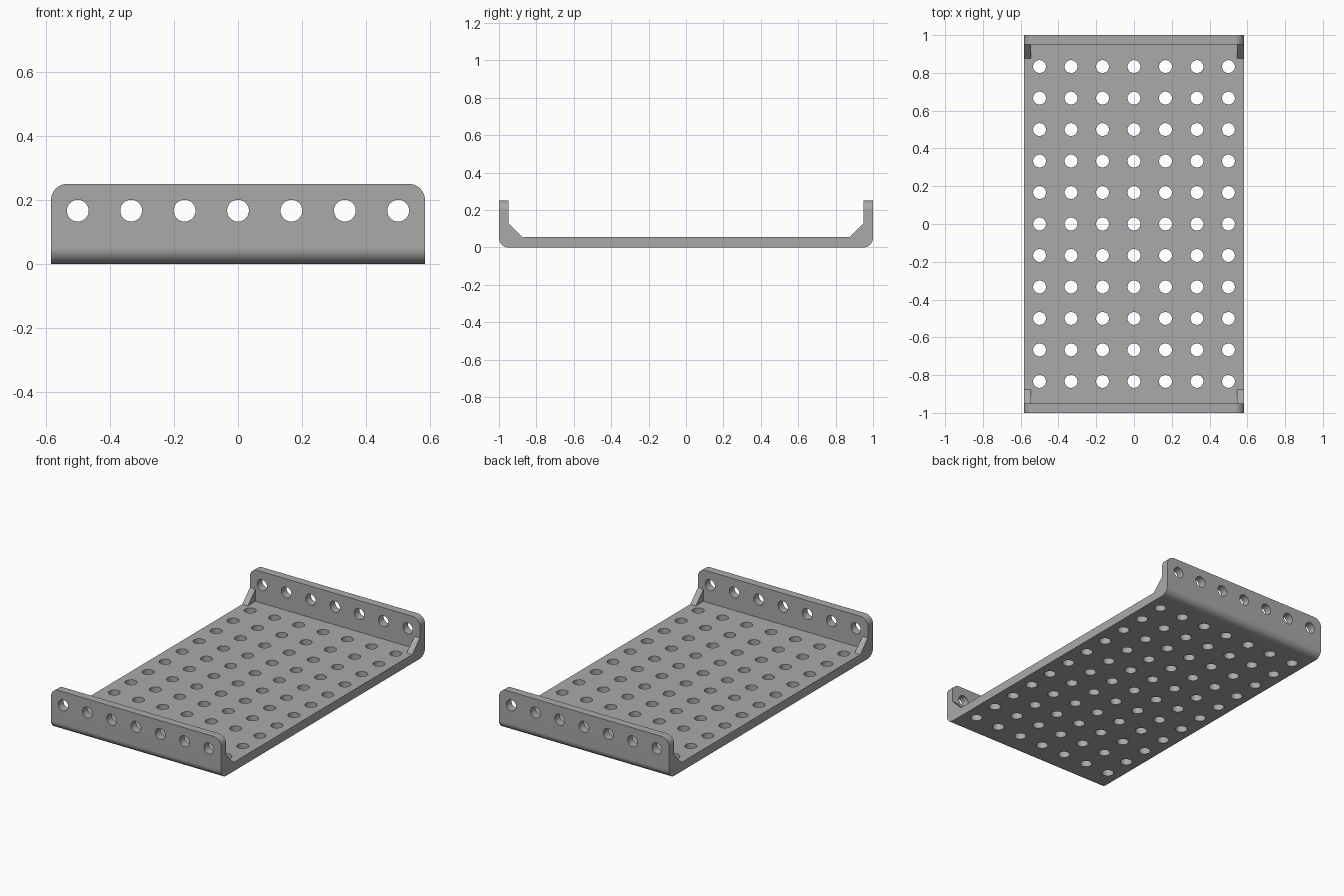
import bpy, bmesh, math
from mathutils import Matrix

PITCH = 1 / 6
HALF_W, HEIGHT = 3.5 * PITCH, 0.25
FLOOR, WALL, BEND = 0.055, 0.05, 0.05
HOLE_R = 0.034

if "Cube" in bpy.data.objects:
    bpy.data.objects.remove(bpy.data.objects["Cube"], do_unlink=True)

grey = bpy.data.materials.new("plain_grey")
grey.use_nodes = True
colour = (0.4, 0.4, 0.4, 1)
grey.diffuse_color = colour
grey.node_tree.nodes["Principled BSDF"].inputs["Base Color"].default_value = colour


def prism(bm, profile, x0, x1):
    """Extrude a (y, z) outline along x."""
    face = bm.faces.new([bm.verts.new((x0, y, z)) for y, z in profile])
    ext = bmesh.ops.extrude_face_region(bm, geom=[face])
    moved = [g for g in ext["geom"] if isinstance(g, bmesh.types.BMVert)]
    bmesh.ops.translate(bm, verts=moved, vec=(x1 - x0, 0, 0))


def finish(bm, name):
    bmesh.ops.recalc_face_normals(bm, faces=bm.faces)
    mesh = bpy.data.meshes.new(name)
    bm.to_mesh(mesh)
    bm.free()
    mesh.materials.append(grey)
    obj = bpy.data.objects.new(name, mesh)
    bpy.context.collection.objects.link(obj)
    return obj


# Channel body: floor and two end flanges
bm = bmesh.new()
half = [(1, 0), (1, HEIGHT), (1 - WALL, HEIGHT), (1 - WALL, FLOOR)]
prism(bm, half + [(-y, z) for y, z in reversed(half)], -HALF_W, HALF_W)


def to_round(edge):
    a, b = (v.co for v in edge.verts)
    mid = (a + b) / 2
    corner = abs(mid.x) > HALF_W - 0.001 and min(a.z, b.z) > HEIGHT - 0.001
    bend = abs(mid.y) > 0.999 and max(a.z, b.z) < 0.001 and abs(a.x - b.x) > 1
    return corner or bend


bmesh.ops.bevel(bm, geom=[e for e in bm.edges if to_round(e)], offset=BEND,
                segments=8, profile=0.5, affect='EDGES')
body = finish(bm, "perforated_channel")

# Corner gussets, sunk into the floor and flange
bm = bmesh.new()
inner = 1 - WALL
for sy in (-1, 1):
    for sx in (-1, 1):
        outline = [(0.875, FLOOR), (inner, 0.13), (0.975, 0.13),
                   (0.975, 0.03), (0.875, 0.03)]
        prism(bm, [(sy * y, z) for y, z in outline],
              sx * (HALF_W - 0.038), sx * HALF_W)
gussets = finish(bm, "corner_gussets")

# Hole cutters: grid through the floor, one row through both flanges
bm = bmesh.new()


def pin(matrix, depth):
    bmesh.ops.create_cone(bm, cap_ends=True, segments=32, radius1=HOLE_R,
                          radius2=HOLE_R, depth=depth, matrix=matrix)


for i in range(-3, 4):
    for j in range(-5, 6):
        pin(Matrix.Translation((i * PITCH, j * PITCH, FLOOR / 2)), 0.1)
    for sy in (-1, 1):
        pin(Matrix.Translation((i * PITCH, sy * (1 - WALL / 2), PITCH))
            @ Matrix.Rotation(math.pi / 2, 4, 'X'), 0.1)
cutters = finish(bm, "hole_cutters")

# Join the gussets, drill the holes
bpy.ops.object.select_all(action='DESELECT')
bpy.context.view_layer.objects.active = body
body.select_set(True)
for tool, operation in ((gussets, 'UNION'), (cutters, 'DIFFERENCE')):
    mod = body.modifiers.new(tool.name, 'BOOLEAN')
    mod.object, mod.operation, mod.solver = tool, operation, 'EXACT'
    bpy.ops.object.modifier_apply(modifier=mod.name)
    bpy.data.objects.remove(tool, do_unlink=True)

# Smooth bends and holes, flat faces stay flat
bpy.ops.object.shade_smooth_by_angle(angle=math.radians(30))
normals = body.modifiers.new("flat_face_normals", 'WEIGHTED_NORMAL')
normals.keep_sharp = True
